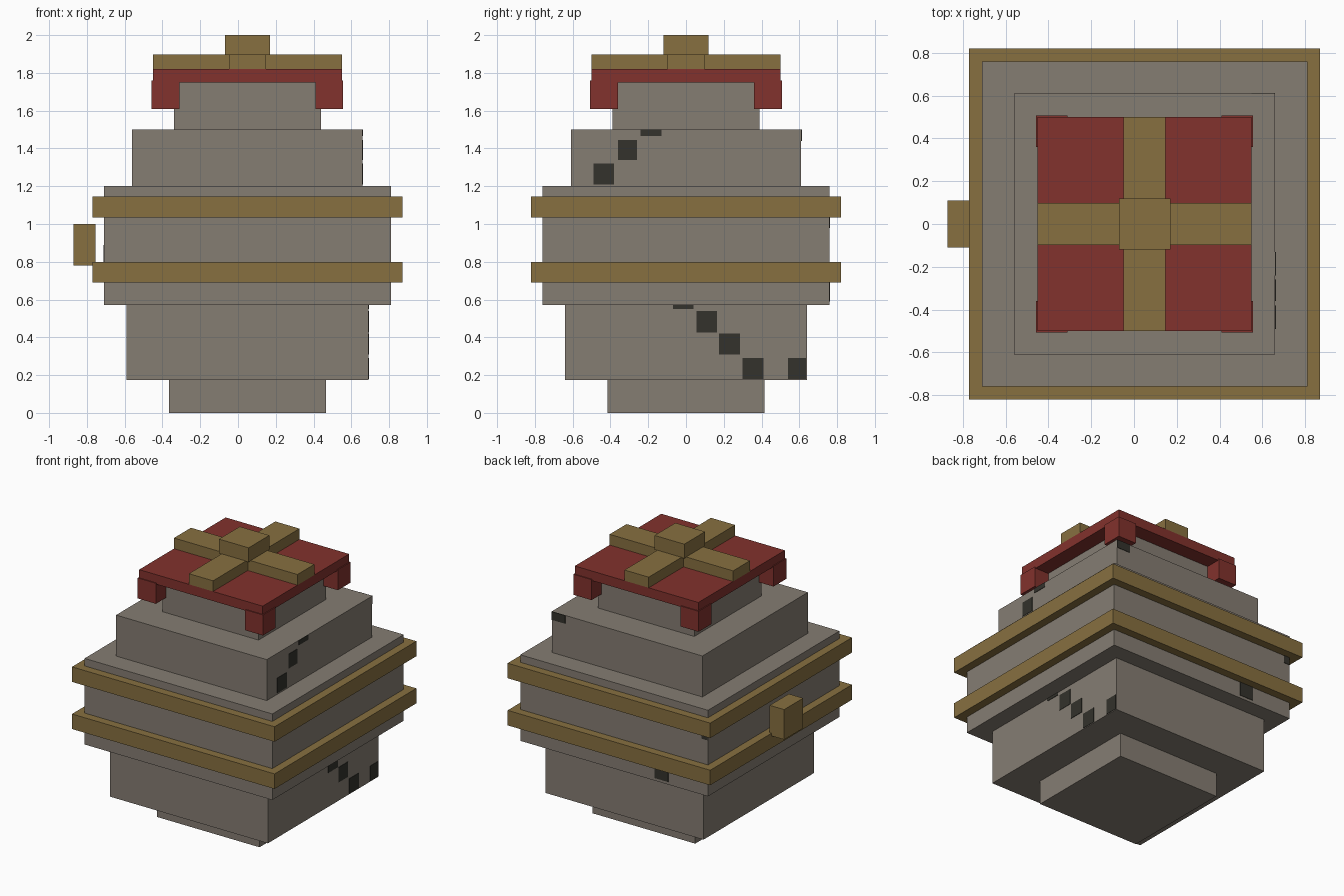
import bpy, bmesh
from mathutils import Matrix, Vector

cube = bpy.data.objects.get("Cube")
if cube:
    bpy.data.objects.remove(cube, do_unlink=True)


def material(name, rgb):
    m = bpy.data.materials.new(name)
    m.use_nodes = True
    m.diffuse_color = (*rgb, 1)
    bsdf = next(n for n in m.node_tree.nodes if n.type == 'BSDF_PRINCIPLED')
    bsdf.inputs["Base Color"].default_value = (*rgb, 1)
    return m


STONE = material("warm grey stone", (0.235, 0.205, 0.171))
GOLD = material("dull gold", (0.242, 0.162, 0.051))
RED = material("dark red", (0.223, 0.032, 0.026))
DARK = material("dark spot", (0.033, 0.032, 0.025))

CX = 0.05  # the body axis sits slightly off centre because of the knob


def box(name, mat, x0, x1, y0, y1, z0, z1):
    bm = bmesh.new()
    size = Vector((x1 - x0, y1 - y0, z1 - z0))
    centre = Vector((x0 + x1, y0 + y1, z0 + z1)) / 2
    bmesh.ops.create_cube(bm, size=1, matrix=Matrix.Translation(centre) @ Matrix.Diagonal((*size, 1)))
    me = bpy.data.meshes.new(name)
    bm.to_mesh(me)
    bm.free()
    me.materials.append(mat)
    ob = bpy.data.objects.new(name, me)
    bpy.context.collection.objects.link(ob)
    return ob


def block(name, mat, hx, hy, z0, z1):
    """Box centred on the body axis, given by half sizes."""
    return box(name, mat, CX - hx, CX + hx, -hy, hy, z0, z1)


# Stacked stone body
for name, half, z0, z1 in (
        ("base", 0.415, 0, 0.175),
        ("lower_body", 0.64, 0.175, 0.57),
        ("middle_body", 0.76, 0.57, 1.2),
        ("upper_body", 0.61, 1.2, 1.5),
        ("neck", 0.39, 1.5, 1.75)):
    block(name, STONE, half, half, z0, z1)

# Gold bands and the side knob
block("lower_band", GOLD, 0.82, 0.82, 0.69, 0.80)
block("upper_band", GOLD, 0.82, 0.82, 1.035, 1.145)
box("side_knob", GOLD, -0.872, -0.755, -0.11, 0.11, 0.78, 1.0)

# Lid with four corner legs
block("lid", RED, 0.5, 0.5, 1.75, 1.82)
for sx, side in ((1, "left"), (-1, "right")):
    for sy, end in ((-1, "front"), (1, "back")):
        xs = sorted((CX + sx * 0.36, CX + sx * 0.507))
        ys = sorted((sy * 0.36, sy * 0.507))
        box(f"lid_leg_{end}_{side}", RED, *xs, *ys, 1.61, 1.76)

# Crossed straps and top cap
block("strap_across", GOLD, 0.5, 0.098, 1.82, 1.898)
block("strap_lengthwise", GOLD, 0.098, 0.5, 1.82, 1.898)
block("top_cap", GOLD, 0.12, 0.12, 1.895, 2.0)

# Thin dark spots on the left faces: (wall x, y0, y1, z0, z1)
T = 0.003
for i, (x, *r) in enumerate((
        (0.66, -0.49, -0.38, 1.21, 1.32),
        (0.66, -0.36, -0.26, 1.34, 1.445),
        (0.66, -0.24, -0.13, 1.465, 1.5),
        (0.69, -0.07, 0.04, 0.55, 0.57),
        (0.69, 0.055, 0.165, 0.425, 0.54),
        (0.69, 0.175, 0.285, 0.31, 0.42),
        (0.69, 0.30, 0.41, 0.18, 0.29),
        (0.69, 0.54, 0.635, 0.18, 0.29))):
    box(f"left_spot_{i + 1}", DARK, x - T, x + T, *r)

# Dark spots on the back faces: (wall y, x0, x1, z0, z1)
for i, (y, x0, x1, z0, z1) in enumerate((
        (0.61, 0.55, 0.658, 1.44, 1.5),
        (0.76, -0.39, -0.28, 0.59, 0.69),
        (0.76, -0.708, -0.66, 0.98, 1.035))):
    box(f"back_spot_{i + 1}", DARK, x0, x1, y - T, y + T, z0, z1)

# Spot on the wall behind the knob
box("right_spot", DARK, -0.71 - T, -0.71 + T, -0.08, 0.03, 0.80, 0.89)
